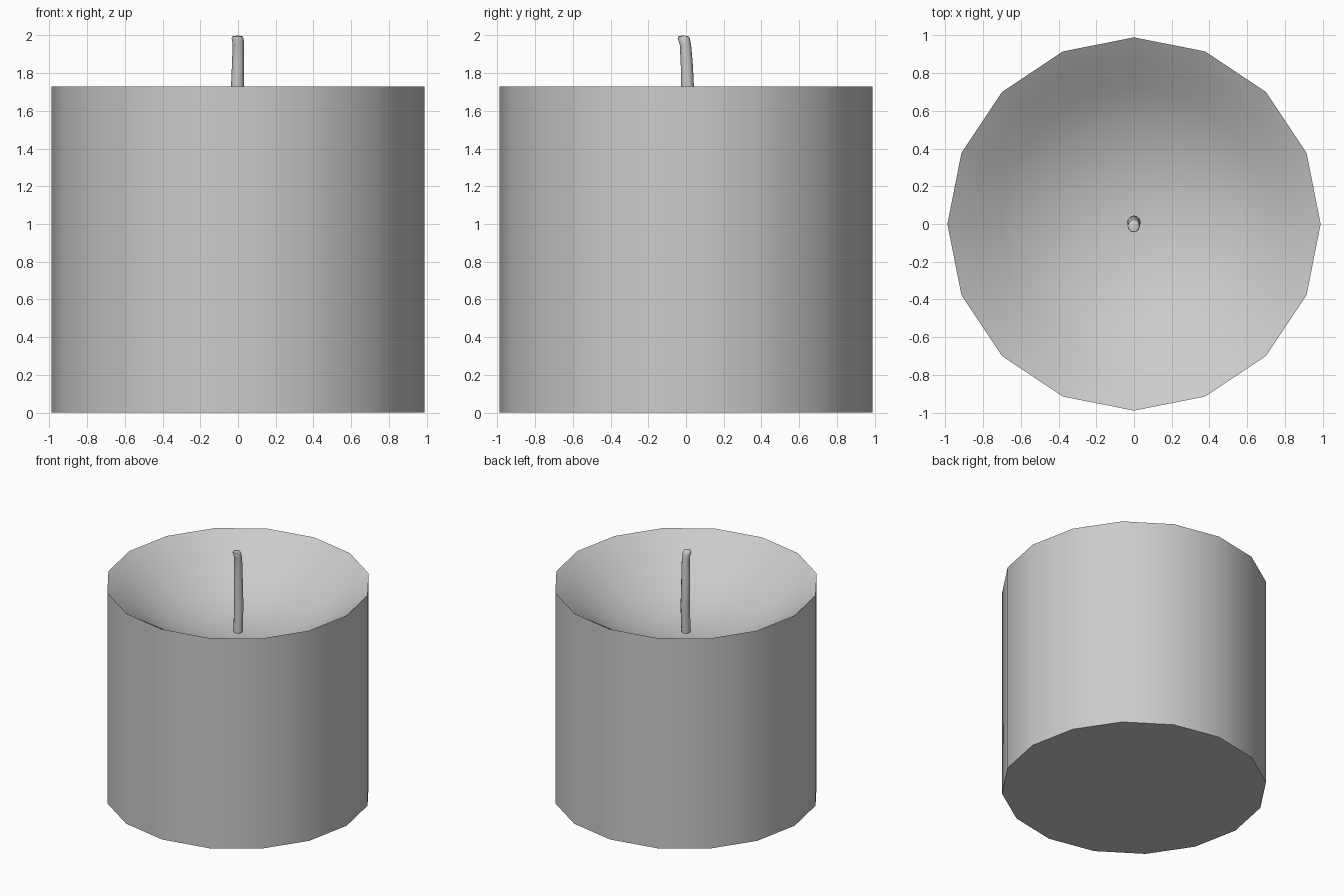
import bpy, bmesh, math

if "Cube" in bpy.data.objects:
    bpy.data.objects.remove(bpy.data.objects["Cube"])

def loft(name, rings, sides, angle):
    """Skin circular rings (x, y, z, radius); radius 0 closes to a point."""
    bm = bmesh.new()
    loops = []
    for x, y, z, r in rings:
        if r == 0:
            loops.append([bm.verts.new((x, y, z))])
        else:
            loops.append([bm.verts.new((x + r * math.cos(2 * math.pi * i / sides),
                                        y + r * math.sin(2 * math.pi * i / sides), z))
                          for i in range(sides)])
    for a, b in zip(loops, loops[1:]):
        for i in range(sides):
            j = (i + 1) % sides
            bm.faces.new((a[i], a[j], b[0]) if len(b) == 1 else (a[i], a[j], b[j], b[i]))
    bm.faces.new(loops[0][::-1])
    if len(loops[-1]) > 1:
        bm.faces.new(loops[-1])
    mesh = bpy.data.meshes.new(name)
    bm.to_mesh(mesh)
    bm.free()
    obj = bpy.data.objects.new(name, mesh)
    bpy.context.collection.objects.link(obj)
    bpy.context.view_layer.objects.active = obj
    obj.select_set(True)
    bpy.ops.object.shade_smooth_by_angle(angle=math.radians(angle))
    obj.select_set(False)
    return obj

# Wax body: 16-sided pillar with a melted bowl in the top
profile = [(0.99, 0), (0.99, 1.73), (0.87, 1.655), (0.72, 1.54),
           (0.50, 1.425), (0.26, 1.355), (0, 1.33)]
loft("wax_body", [(0, 0, z, r) for r, z in profile], 16, 40)

# Wick: thin, slightly bent cord with a blunt rounded tip
loft("wick", [(0, 0.0, 1.30, 0.033), (0, 0.004, 1.40, 0.035), (0, 0.010, 1.55, 0.035),
              (-0.003, 0.008, 1.73, 0.034), (0, 0.004, 1.85, 0.032),
              (0.002, -0.003, 1.95, 0.030), (-0.002, -0.012, 1.985, 0.032),
              (-0.002, -0.014, 1.995, 0.028), (-0.002, -0.014, 2.0, 0)], 12, 60)
